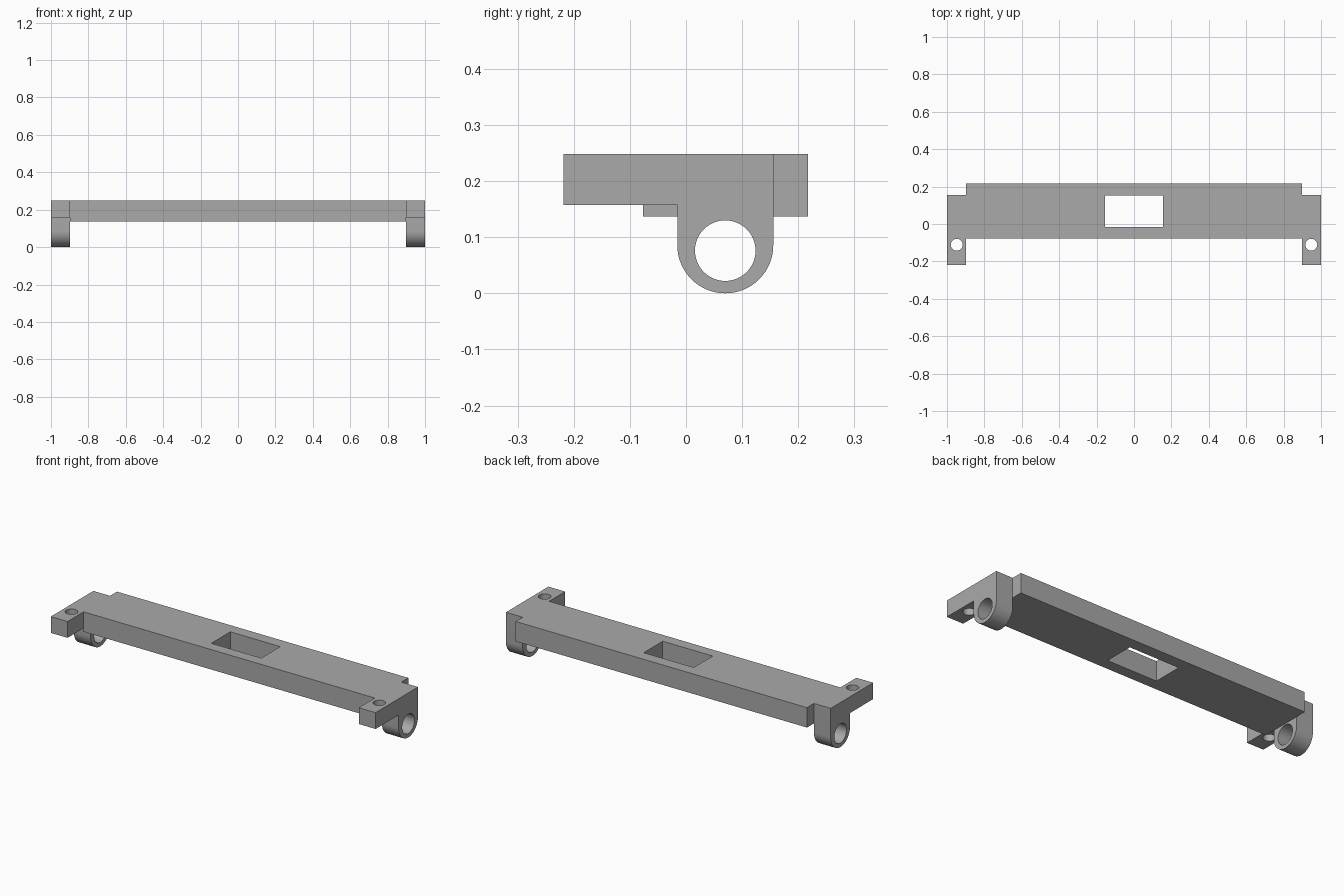
import bpy, bmesh, math
from mathutils import Vector

cube = bpy.data.objects.get("Cube")
if cube:
    bpy.data.objects.remove(cube)

grey = bpy.data.materials.new("plain_grey")
grey.use_nodes = True
grey.diffuse_color = (0.4, 0.4, 0.4, 1)
grey.node_tree.nodes["Principled BSDF"].inputs["Base Color"].default_value = grey.diffuse_color

TOP, END, INNER = 0.248, 1.0, 0.897
LUG_Y, LUG_R = 0.07, 0.0855


def prism(name, outline, direction):
    """Extrude a flat outline into a closed solid."""
    bm = bmesh.new()
    face = bm.faces.new([bm.verts.new(p) for p in outline])
    side = bmesh.ops.extrude_face_region(bm, geom=[face])["geom"]
    moved = [v for v in side if isinstance(v, bmesh.types.BMVert)]
    bmesh.ops.translate(bm, verts=moved, vec=Vector(direction))
    bmesh.ops.recalc_face_normals(bm, faces=bm.faces)
    mesh = bpy.data.meshes.new(name)
    bm.to_mesh(mesh)
    bm.free()
    mesh.materials.append(grey)
    obj = bpy.data.objects.new(name, mesh)
    bpy.context.collection.objects.link(obj)
    return obj


def block(name, x0, x1, y0, y1, z0, z1):
    return prism(name, [(x0, y0, z0), (x1, y0, z0), (x1, y1, z0), (x0, y1, z0)],
                 (0, 0, z1 - z0))


def arc(radius, start, end, steps):
    angles = [start + (end - start) * i / steps for i in range(steps + 1)]
    return [(radius * math.cos(a), radius * math.sin(a)) for a in angles]


def combine(target, tool, operation):
    mod = target.modifiers.new(operation.lower(), 'BOOLEAN')
    mod.operation, mod.solver, mod.object = operation, 'EXACT', tool
    bpy.context.view_layer.update()
    graph = bpy.context.evaluated_depsgraph_get()
    result = bpy.data.meshes.new_from_object(target.evaluated_get(graph))
    target.modifiers.clear()
    target.data = result
    bpy.data.objects.remove(tool)


# Long bar with its rectangular window
body = block("mounting_bar", -INNER, INNER, -0.077, 0.217, 0.137, TOP)
combine(body, block("window_cutter", -0.154, 0.154, -0.015, 0.152, 0, 0.4), 'DIFFERENCE')

# End brackets: forward tab and round lug in one side profile
for side in (-1, 1):
    profile = [(0.1555, TOP), (-0.218, TOP), (-0.218, 0.157), (LUG_Y - LUG_R, 0.157)]
    profile += [(LUG_Y + y, LUG_R + z) for y, z in arc(LUG_R, math.pi, 2 * math.pi, 32)]
    bracket = prism("end_bracket", [(side * INNER, y, z) for y, z in profile],
                    (side * (END - INNER), 0, 0))

    # Pivot bore through the lug
    ring = arc(0.054, 0, 2 * math.pi, 48)[:-1]
    bore = prism("bore_cutter", [(side * 0.8, LUG_Y + y, 0.076 + z) for y, z in ring],
                 (side * 0.4, 0, 0))
    combine(bracket, bore, 'DIFFERENCE')

    # Screw hole down through the tab
    ring = arc(0.032, 0, 2 * math.pi, 32)[:-1]
    screw = prism("screw_cutter", [(side * 0.948 + x, -0.111 + y, 0.1) for x, y in ring],
                  (0, 0, 0.3))
    combine(bracket, screw, 'DIFFERENCE')
    combine(body, bracket, 'UNION')

# Smooth rounds with crisp edges
bpy.ops.object.select_all(action='DESELECT')
body.select_set(True)
bpy.context.view_layer.objects.active = body
bpy.ops.object.shade_smooth_by_angle(angle=math.radians(30))
